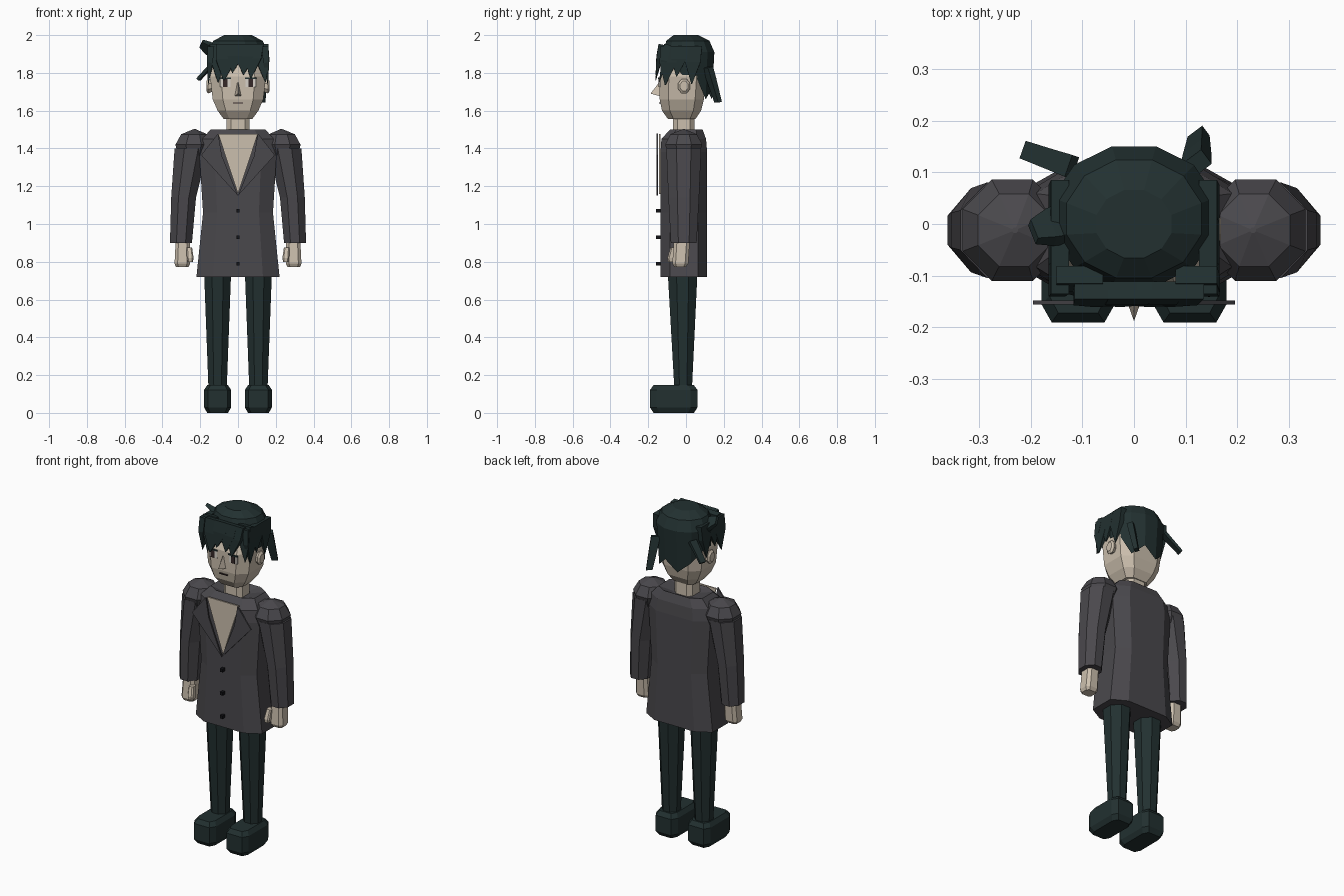
import bpy, bmesh, math
from mathutils import Vector


def material(name, rgb):
    m = bpy.data.materials.new(name)
    m.diffuse_color = (*rgb, 1)
    return m


SKIN = material("skin", (0.60, 0.52, 0.42))
COAT = material("coat_grey", (0.068, 0.065, 0.073))
DARK = material("dark_teal", (0.016, 0.030, 0.030))
BLACK = material("button_black", (0.006, 0.006, 0.008))
WHITE = material("eye_white", (0.68, 0.64, 0.58))
BROWN = material("iris_brown", (0.035, 0.022, 0.022))


def loft(name, rings, mat, bottom=True, top=True):
    """Skin a stack of equally sized rings into one flat-shaded part."""
    bm = bmesh.new()
    rows = [[bm.verts.new(p) for p in ring] for ring in rings]
    n = len(rows[0])
    for a, b in zip(rows, rows[1:]):
        for i in range(n):
            j = (i + 1) % n
            bm.faces.new((a[i], a[j], b[j], b[i]))
    if bottom:
        bm.faces.new(rows[0][::-1])
    if top:
        bm.faces.new(rows[-1])
    bmesh.ops.recalc_face_normals(bm, faces=bm.faces)
    me = bpy.data.meshes.new(name)
    bm.to_mesh(me)
    bm.free()
    me.materials.append(mat)
    ob = bpy.data.objects.new(name, me)
    bpy.context.collection.objects.link(ob)
    return ob


def octagon(z, hw, y0, y1, c=0.4, cx=0.0):
    """Chamfered rectangle; c is the chamfer as a share of each half side."""
    cy, hy = (y0 + y1) / 2, (y1 - y0) / 2
    k = 1 - c
    unit = [(k, -1), (1, -k), (1, k), (k, 1), (-k, 1), (-1, k), (-1, -k), (-k, -1)]
    return [(cx + hw * u, cy + hy * v, z) for u, v in unit]


def ellipse(z, rx, ry, cx=0.0, cy=0.0, n=8, turn=0.5):
    angles = [math.tau * (i + turn) / n for i in range(n)]
    return [(cx + rx * math.cos(a), cy + ry * math.sin(a), z) for a in angles]


def box(name, x0, x1, y0, y1, z0, z1, mat):
    rect = [(x0, y0), (x1, y0), (x1, y1), (x0, y1)]
    return loft(name, [[(x, y, z) for x, y in rect] for z in (z0, z1)], mat)


def plate(name, outline, y, mat, thick=0.006):
    return loft(name, [[(x, yy, z) for x, z in outline] for yy in (y, y + thick)], mat)


def lock(name, base, end, width, side=(1, 0, 0), tip=0.04, thick=0.035):
    """Wedge of hair from base to end, flat across the side direction."""
    base, end, side = Vector(base), Vector(end), Vector(side)
    normal = (end - base).cross(side).normalized()
    rings = []
    for t, w in ((0, 1), (0.42, 0.9), (1, tip)):
        c = base.lerp(end, t)
        u, v = side * width * w / 2, normal * thick * w / 2
        rings.append([c - u - v, c + u - v, c + u + v, c - u + v])
    return loft(name, rings, DARK)


# Coat body with sloping shoulders and open neck
loft("coat", [octagon(0.72, 0.22, -0.135, 0.112),
              octagon(1.06, 0.185, -0.135, 0.112),
              octagon(1.38, 0.205, -0.135, 0.112),
              octagon(1.45, 0.19, -0.13, 0.106),
              octagon(1.50, 0.145, -0.085, 0.088),
              octagon(1.48, 0.07, -0.06, 0.05)], COAT)

# Open chest, lapels and buttons
plate("chest_opening", [(-0.105, 1.477), (0, 1.16), (0.105, 1.477)], -0.143, SKIN, 0.009)
for s, label in ((-1, "right"), (1, "left")):
    plate(label + "_lapel", [(s * 0.105, 1.48), (s * 0.195, 1.365), (0, 1.15),
                             (s * 0.085, 1.36)], -0.156, COAT, 0.008)
for i, z in enumerate((1.07, 0.93, 0.79)):
    box(f"button_{i + 1}", -0.009, 0.009, -0.16, -0.13, z - 0.009, z + 0.009, BLACK)

for s, label in ((-1, "right"), (1, "left")):
    # Sleeves and padded shoulder caps
    loft(label + "_shoulder", [ellipse(1.36, 0.085, 0.085, s * 0.238, -0.012),
                               ellipse(1.42, 0.104, 0.106, s * 0.235, -0.012),
                               ellipse(1.475, 0.075, 0.076, s * 0.232, -0.012),
                               ellipse(1.502, 0.006, 0.006, s * 0.23, -0.012)], COAT)
    loft(label + "_sleeve", [ellipse(0.90, 0.063, 0.074, s * 0.302, -0.012),
                             ellipse(1.14, 0.071, 0.088, s * 0.288, -0.012),
                             ellipse(1.40, 0.096, 0.100, s * 0.247, -0.012)], COAT)
    # Hands with thumbs
    loft(label + "_hand", [octagon(0.772, 0.033, -0.062, 0.0, 0.4, s * 0.295),
                           octagon(0.79, 0.041, -0.072, 0.012, 0.4, s * 0.295),
                           octagon(0.91, 0.038, -0.065, 0.02, 0.4, s * 0.292)], SKIN)
    loft(label + "_thumb", [octagon(0.80, 0.014, -0.095, -0.06, 0.4, s * 0.253),
                            octagon(0.82, 0.018, -0.098, -0.055, 0.4, s * 0.253),
                            octagon(0.875, 0.015, -0.082, -0.045, 0.4, s * 0.258)], SKIN)
    # Trouser legs
    loft(label + "_leg", [ellipse(0.12, 0.052, 0.05, s * 0.108, -0.015),
                          ellipse(0.76, 0.078, 0.086, s * 0.108, -0.018)], DARK)
    # Shoes
    loft(label + "_shoe", [octagon(0.0, 0.055, -0.172, 0.042, 0.3, s * 0.108),
                           octagon(0.028, 0.071, -0.19, 0.06, 0.28, s * 0.108),
                           octagon(0.122, 0.071, -0.19, 0.06, 0.28, s * 0.108),
                           octagon(0.147, 0.055, -0.172, 0.042, 0.3, s * 0.108)], DARK)
    # Ears
    loft(label + "_ear", [[(s * x, -0.01 + r * 0.8 * math.cos(a), 1.73 + r * math.sin(a))
                           for a in [math.tau * (i + 0.5) / 8 for i in range(8)]]
                          for x, r in ((0.13, 0.03), (0.158, 0.042), (0.168, 0.028))], SKIN)
    # Eyes and brows
    ex = s * 0.067
    box(label + "_eye", ex - 0.027, ex + 0.027, -0.143, -0.136, 1.725, 1.768, WHITE)
    box(label + "_iris", ex - 0.012, ex + 0.012, -0.146, -0.138, 1.725, 1.768, BROWN)
    box(label + "_lid", ex - 0.03, ex + 0.03, -0.147, -0.138, 1.768, 1.775, DARK)

# Neck and head
loft("neck", [octagon(1.47, 0.06, -0.068, 0.045), octagon(1.59, 0.06, -0.068, 0.045)], SKIN)
loft("head", [octagon(1.555, 0.075, -0.095, 0.05),
              octagon(1.60, 0.108, -0.127, 0.08),
              octagon(1.66, 0.134, -0.139, 0.095),
              octagon(1.78, 0.148, -0.140, 0.105),
              octagon(1.88, 0.122, -0.10, 0.10)], SKIN)

# Nose and mouth
loft("nose", [[(-0.018, -0.137, 1.677), (0.018, -0.137, 1.677), (0, -0.188, 1.69)],
              [(-0.004, -0.137, 1.75), (0.004, -0.137, 1.75), (0, -0.142, 1.75)]], SKIN)
box("mouth", -0.027, 0.027, -0.142, -0.134, 1.637, 1.643, BROWN)


# Hair cap: hairline high in front, ragged and low at the back
def hairline(i, p):
    v = (p[1] - 0.015) / 0.138
    z = 1.87 if v < -0.4 else 1.79 if v < 0.4 else (1.66 if i % 2 else 1.72)
    k = 1 - (1.91 - z) * 0.4
    return (p[0] * k, 0.015 + (p[1] - 0.015) * k, z)


brim = ellipse(1.91, 0.164, 0.14, 0, 0.015, 12)
loft("hair_cap", [[hairline(i, p) for i, p in enumerate(brim)], brim,
                  ellipse(1.97, 0.135, 0.118, 0, 0.01, 12),
                  ellipse(2.0, 0.075, 0.068, 0, 0.0, 12)], DARK, bottom=False)

# Fringe: base x, tip x, tip height, width
for i, (bx, tx, tz, w) in enumerate(((-0.105, -0.105, 1.75, 0.09), (-0.055, -0.075, 1.76, 0.12),
                                     (-0.005, -0.03, 1.80, 0.09), (0.035, 0.03, 1.79, 0.11),
                                     (0.085, 0.068, 1.77, 0.10), (0.12, 0.145, 1.75, 0.08))):
    by = -0.128 + 0.03 * (abs(bx) > 0.1)
    lock(f"fringe_{i + 1}", (bx, by, 1.95), (tx, -0.16 + 0.02 * (abs(bx) > 0.1), tz), w)

# Side locks in front of and above the ears
for s, label in ((-1, "right"), (1, "left")):
    for i, (by, ty, tz, w) in enumerate(((-0.085, -0.11, 1.735, 0.10), (-0.03, -0.05, 1.78, 0.09),
                                         (0.04, 0.03, 1.74, 0.09))):
        lock(f"{label}_side_lock_{i + 1}", (s * 0.143, by, 1.94), (s * 0.158, ty, tz), w, (0, 1, 0))

# Loose locks standing away from the head
lock("hanging_lock", (0.12, 0.115, 1.83), (0.125, 0.17, 1.645), 0.05, (0.8, 0.6, 0), 0.7)
lock("rear_lock", (-0.12, 0.11, 1.86), (-0.21, 0.142, 1.765), 0.045, (0.33, 0.94, 0), 0.8, 0.02)
lock("raised_lock", (-0.14, 0.0, 1.92), (-0.195, -0.015, 1.955), 0.08, (-0.3, 0.75, -0.6), 0.6, 0.03)
